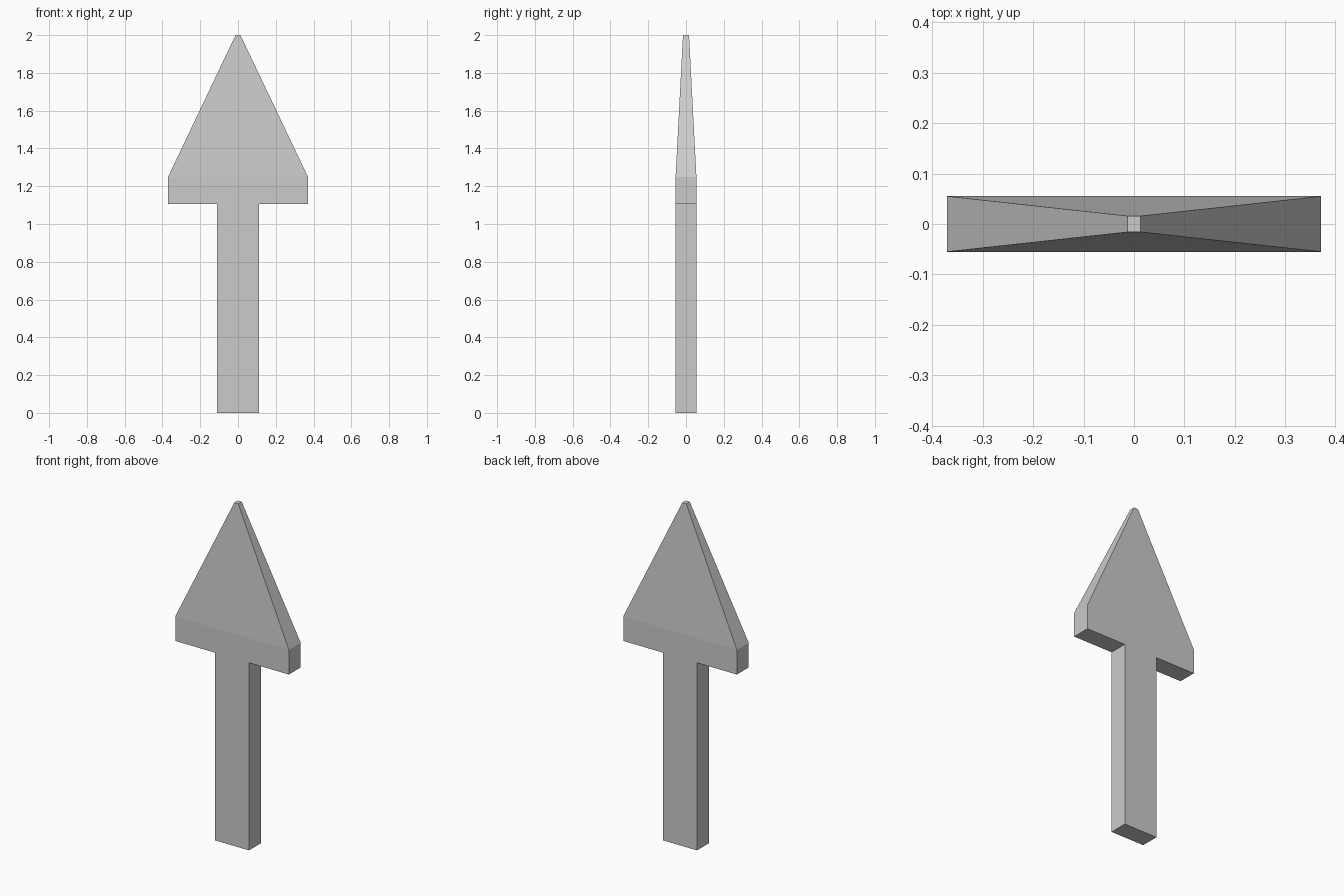
import bpy, bmesh

if "Cube" in bpy.data.objects:
    bpy.data.objects.remove(bpy.data.objects["Cube"])

DEPTH = 0.055      # half thickness
HEAD_BASE, HEAD_SHOULDER, TOP = 1.105, 1.25, 2.0
TIP_X, TIP_Y = 0.013, 0.016

# Right half of the outline: shaft, then the overhanging head band
half = [(0.11, 0), (0.11, HEAD_BASE), (0.37, HEAD_BASE), (0.37, HEAD_SHOULDER)]
outline = half + [(-x, z) for x, z in reversed(half)]

bm = bmesh.new()
front = bm.faces.new([bm.verts.new((x, -DEPTH, z)) for x, z in outline])

# Give the outline its thickness
back = bmesh.ops.extrude_face_region(bm, geom=[front], use_keep_orig=True)
bmesh.ops.translate(bm, vec=(0, 2 * DEPTH, 0),
                    verts=[v for v in back["geom"] if isinstance(v, bmesh.types.BMVert)])
bmesh.ops.recalc_face_normals(bm, faces=bm.faces[:])

# Pull the shoulder face up into the tapered point
shoulder = max(bm.faces, key=lambda f: f.calc_center_median().z)
tip = bmesh.ops.extrude_discrete_faces(bm, faces=[shoulder])["faces"][0]
for v in tip.verts:
    v.co = (TIP_X if v.co.x > 0 else -TIP_X, TIP_Y if v.co.y > 0 else -TIP_Y, TOP)
bmesh.ops.recalc_face_normals(bm, faces=bm.faces[:])

mesh = bpy.data.meshes.new("picket_arrow")
bm.to_mesh(mesh)
bm.free()
bpy.context.collection.objects.link(bpy.data.objects.new("picket_arrow", mesh))
